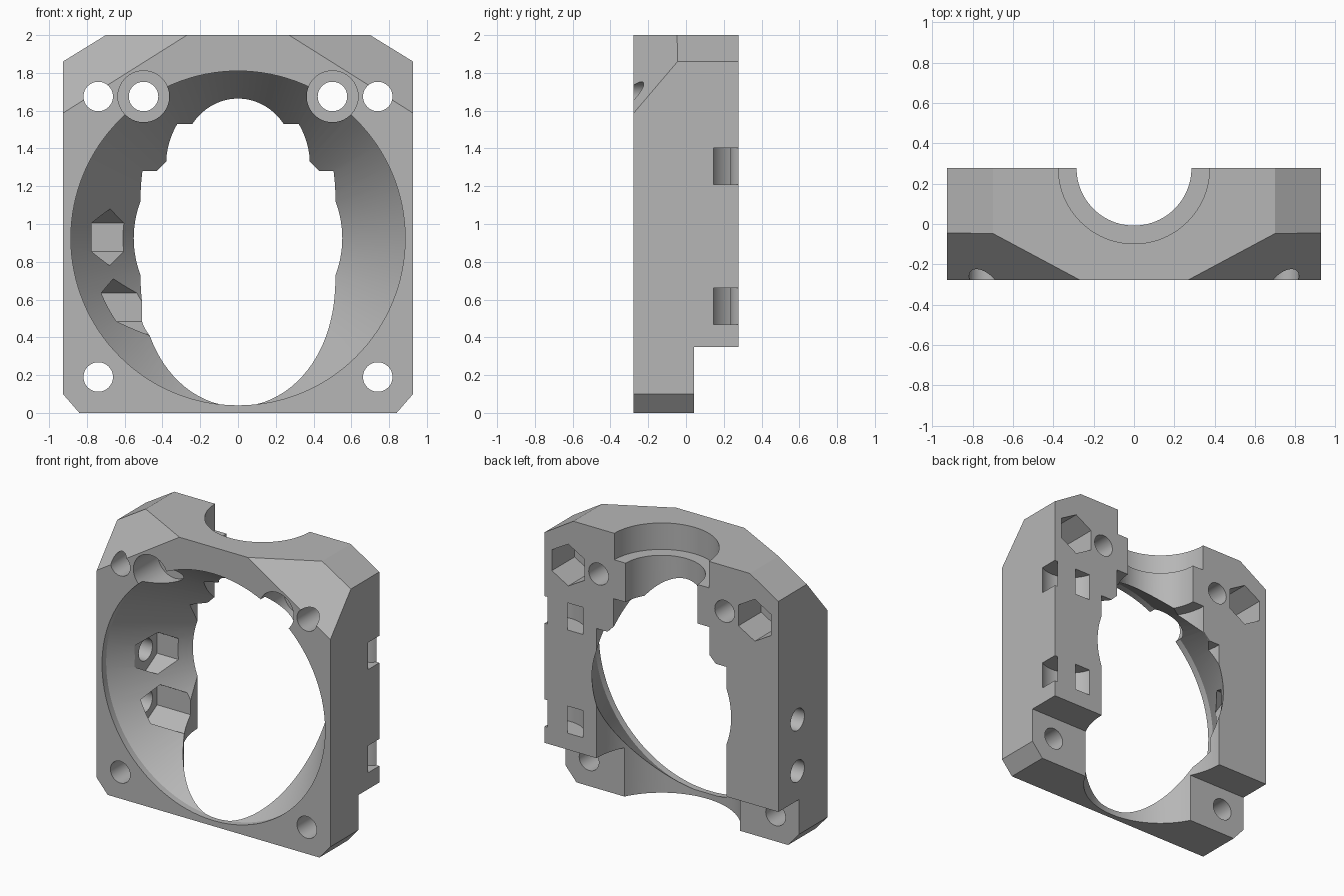
import bpy, bmesh
from math import pi, cos, sin
from mathutils import Matrix, Vector

if "Cube" in bpy.data.objects:
    bpy.data.objects.remove(bpy.data.objects["Cube"], do_unlink=True)

FRONT, BACK, HALF = -0.277, 0.277, 0.927
TURN = {"x": Matrix.Rotation(pi / 2, 4, "Y"),
        "y": Matrix.Rotation(-pi / 2, 4, "X"),
        "z": Matrix.Identity(4)}

grey = bpy.data.materials.new("light grey plastic")
grey.use_nodes = True
colour = (0.47, 0.47, 0.47, 1)
grey.diffuse_color = colour
grey.node_tree.nodes["Principled BSDF"].inputs["Base Color"].default_value = colour


def finish(name, bm):
    bmesh.ops.recalc_face_normals(bm, faces=bm.faces)
    mesh = bpy.data.meshes.new(name)
    bm.to_mesh(mesh)
    bm.free()
    mesh.materials.append(grey)
    obj = bpy.data.objects.new(name, mesh)
    bpy.context.collection.objects.link(obj)
    return obj


def turned(name, profile, axis, at, sides=96, start=0.0, ring=False):
    """Revolve (radius, distance) pairs about an axis through a point."""
    bm = bmesh.new()
    place = Matrix.Translation(at) @ TURN[axis]
    angles = [start + 2 * pi * i / sides for i in range(sides)]
    loops = [[bm.verts.new(place @ Vector((r * cos(a), r * sin(a), t))) for a in angles]
             for r, t in profile]
    pairs = list(zip(loops, loops[1:]))
    if ring:
        pairs.append((loops[-1], loops[0]))
    else:
        bm.faces.new(loops[0])
        bm.faces.new(loops[-1])
    for low, high in pairs:
        for i in range(sides):
            j = (i + 1) % sides
            bm.faces.new((low[i], low[j], high[j], high[i]))
    return finish(name, bm)


def block(name, low, high):
    bm = bmesh.new()
    bmesh.ops.create_cube(bm, size=1)
    for v in bm.verts:
        v.co = [(a + b) / 2 + c * (b - a) for a, b, c in zip(low, high, v.co)]
    return finish(name, bm)


def cut(body, cutter):
    cutter.hide_render = True
    mod = body.modifiers.new(cutter.name, "BOOLEAN")
    mod.operation = "DIFFERENCE"
    mod.solver = "EXACT"
    mod.object = cutter
    bpy.context.view_layer.objects.active = body
    bpy.ops.object.modifier_apply(modifier=mod.name)
    bpy.data.objects.remove(cutter, do_unlink=True)


# Body: chamfered outline pulled from front to back
half = [(0.84, 0), (HALF, 0.1), (HALF, 1.86), (0.7, 2)]
outline = half + [(-x, z) for x, z in reversed(half)]
bm = bmesh.new()
face = bm.faces.new([bm.verts.new((x, FRONT, z)) for x, z in outline])
grown = bmesh.ops.extrude_face_region(bm, geom=[face])["geom"]
bmesh.ops.translate(bm, vec=(0, BACK - FRONT, 0),
                    verts=[v for v in grown if isinstance(v, bmesh.types.BMVert)])

# Sloping bevels on the upper front corners
for s in (-1, 1):
    a, b, c = (Vector((s * x, y, z)) for x, y, z in
               ((0.27, FRONT, 2), (0.7, -0.047, 2), (HALF, FRONT, 1.587)))
    normal = (b - a).cross(c - a).normalized()
    if normal.y > 0:
        normal.negate()
    bmesh.ops.bisect_plane(bm, geom=bm.verts[:] + bm.edges[:] + bm.faces[:],
                           plane_co=a, plane_no=normal, clear_outer=True)
    bmesh.ops.holes_fill(bm, edges=[e for e in bm.edges if e.is_boundary])
body = finish("mount_body", bm)

# Step at the lower back
cut(body, block("back_step", (-1.2, 0.042, -0.2), (1.2, 0.6, 0.35)))

# Air duct: short straight mouth, then a taper to the back
cut(body, turned("air_duct", [(0.885, -0.4), (0.885, -0.23), (0.552, BACK), (0.487, BACK + 0.1)],
                 "y", (0, 0, 0.925), 128))

# Upright seat for the cooler, with its neck and collar
cut(body, turned("cooler_seat", [(0.516, -0.2), (0.516, 1.28), (0.43, 1.28), (0.38, 1.33),
                                 (0.38, 1.53), (0.285, 1.53), (0.285, 1.81),
                                 (0.375, 1.81), (0.375, 2.2)], "z", (0, BACK, 0)))

# Screw holes, counterbores and nut pockets, mirrored left and right
for s in (-1, 1):
    for x, z in ((0.74, 0.19), (0.74, 1.675), (0.5, 1.675)):
        cut(body, turned("screw_hole", [(0.078, -0.5), (0.078, 0.5)], "y", (s * x, 0, z), 48))
    cut(body, turned("counterbore", [(0.136, -0.5), (0.136, 0)], "y", (s * 0.5, 0, 1.675), 64))
    cut(body, turned("nut_pocket", [(0.15, 0.02), (0.15, 0.5)], "y", (s * 0.74, 0, 1.675), 6, pi / 2))

# Side screws with nut traps opening into the duct
for z in (0.93, 0.56):
    cut(body, turned("side_hole", [(0.078, -1.1), (0.078, -0.6)], "x", (0, 0.06, z), 48))
    cut(body, turned("nut_trap", [(0.15, -0.775), (0.15, -0.3)], "x", (0, 0.06, z), 6))

# Curved cable tie channels round the back left edge
for z in (0.565, 1.305):
    cut(body, turned("tie_channel", [(0.095, -0.097), (0.21, -0.097), (0.21, 0.097), (0.095, 0.097)],
                     "z", (0.825, 0.33, z), 64, ring=True))

# Smooth bores with crisp edges
bpy.ops.object.select_all(action="DESELECT")
body.select_set(True)
bpy.context.view_layer.objects.active = body
bpy.ops.object.shade_smooth_by_angle(angle=pi / 7)
